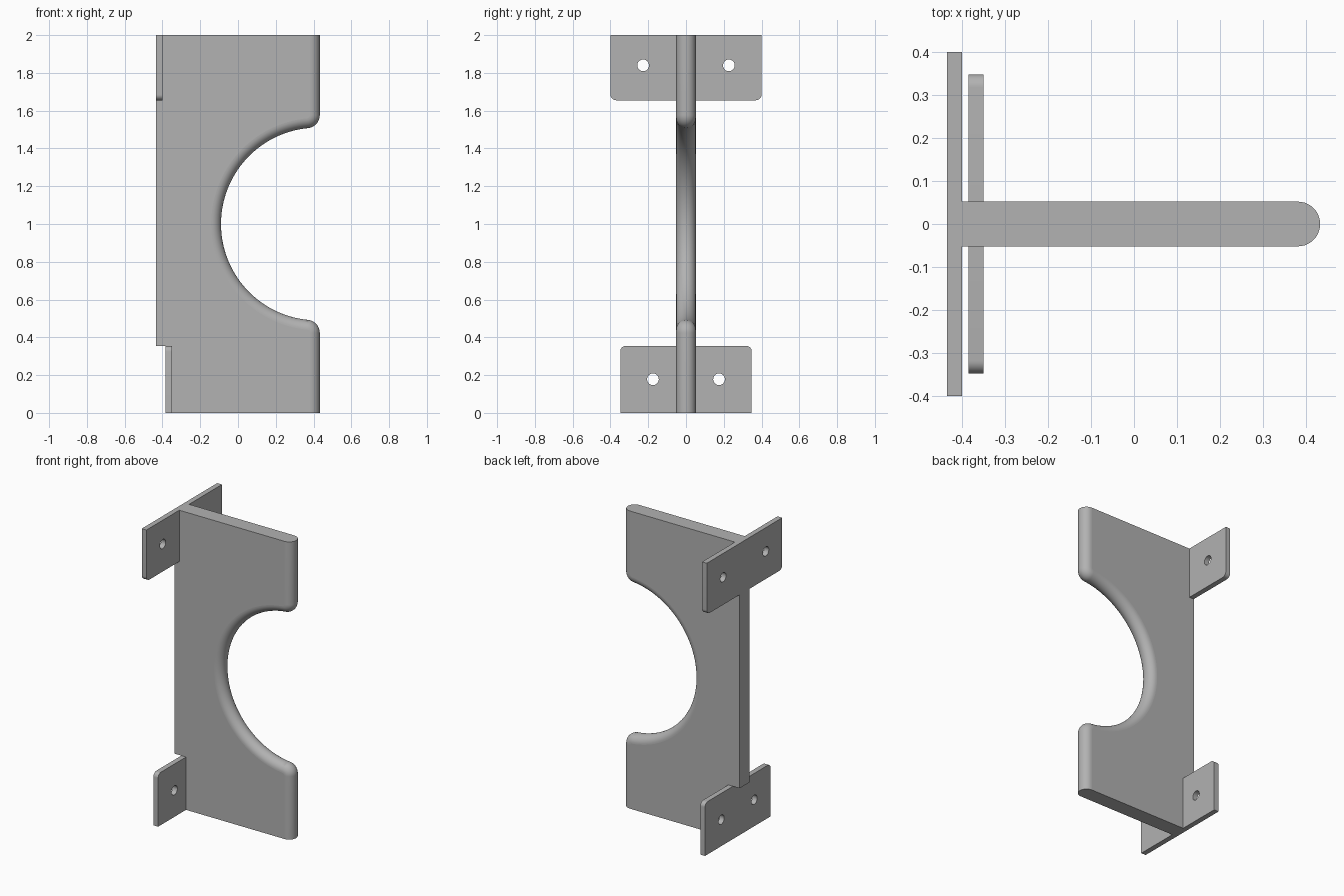
import bpy, bmesh, math

if "Cube" in bpy.data.objects:
    bpy.data.objects.remove(bpy.data.objects["Cube"], do_unlink=True)

grey = bpy.data.materials.new("plain grey")
grey.use_nodes = True
GREY = (0.445, 0.445, 0.445, 1)
grey.diffuse_color = GREY
grey.node_tree.nodes["Principled BSDF"].inputs["Base Color"].default_value = GREY

HALF = 0.052                      # half thickness of the web, and its edge radius
EDGE, HEIGHT, MID = 0.433, 2.0, 1.0
CUT_X, CUT_R, FILLET = 0.42, 0.51, 0.07
LOW_TOP, HIGH_BOTTOM = 0.355, 1.655


def arc(cx, cz, r, start, end, steps):
    return [(cx + r * math.cos(start + (end - start) * i / steps),
             cz + r * math.sin(start + (end - start) * i / steps)) for i in range(steps + 1)]


def make_object(name, bm):
    bmesh.ops.recalc_face_normals(bm, faces=bm.faces)
    mesh = bpy.data.meshes.new(name)
    bm.to_mesh(mesh)
    bm.free()
    mesh.materials.append(grey)
    obj = bpy.data.objects.new(name, mesh)
    bpy.context.collection.objects.link(obj)
    return obj


def loft(name, sections):
    """Skin equal-length closed loops of points and cap both ends."""
    bm = bmesh.new()
    rings = [[bm.verts.new(p) for p in s] for s in sections]
    n = len(rings[0])
    for a, b in zip(rings, rings[1:]):
        for i in range(n):
            j = (i + 1) % n
            bm.faces.new((a[i], a[j], b[j], b[i]))
    bm.faces.new(rings[0])
    bm.faces.new(rings[-1])
    return make_object(name, bm)


def smooth(obj):
    bpy.ops.object.select_all(action='DESELECT')
    obj.select_set(True)
    bpy.context.view_layer.objects.active = obj
    bpy.ops.object.shade_smooth_by_angle(angle=math.radians(35))
    for p in obj.data.polygons:   # large caps stay perfectly flat
        if len(p.vertices) > 4:
            p.use_smooth = False


def web_outline(inset):
    """Web silhouette in x-z with its right-hand edge moved inward."""
    fx = EDGE - FILLET
    fz = math.sqrt((CUT_R + FILLET) ** 2 - (fx - CUT_X) ** 2)
    lean = math.atan2(fz, fx - CUT_X)
    r = FILLET - inset
    pts = [(-0.35, 0), (EDGE - inset, 0)]
    pts += arc(fx, MID - fz, r, 0, math.pi - lean, 14)
    pts += arc(CUT_X, MID, CUT_R + inset, 2 * math.pi - lean, lean, 64)
    pts += arc(fx, MID + fz, r, lean - math.pi, 0, 14)
    pts += [(EDGE - inset, HEIGHT), (-0.4, HEIGHT), (-0.4, HIGH_BOTTOM),
            (-0.435, HIGH_BOTTOM), (-0.435, LOW_TOP), (-0.35, LOW_TOP)]
    return pts


# Web plate with a fully rounded free edge
layers = []
for k in range(21):
    t = math.pi * (k / 20 - 0.5)
    layers.append([(x, HALF * math.sin(t), z)
                   for x, z in web_outline(HALF * (1 - math.cos(t)))])
smooth(loft("web_plate", layers))


def flange(name, x0, x1, half, base, tip, hole_y, hole_z):
    """Mounting plate whose two corners at the tip end are rounded."""
    r = 0.03
    s = 1 if tip > base else -1
    side = arc(half - r, 0, r, 0, math.pi / 2, 8)
    right = [(y, tip + s * (h - r)) for y, h in side]
    outline = [(half, base)] + right + [(-y, z) for y, z in reversed(right)] + [(-half, base)]
    obj = loft(name, [[(x, y, z) for y, z in outline] for x in (x0, x1)])

    # Screw holes
    for sign in (-1, 1):
        circle = arc(sign * hole_y, hole_z, 0.031, 0, 2 * math.pi, 32)[:-1]
        cutter = loft("hole_cutter", [[(x, y, z) for y, z in circle]
                                      for x in (x0 - 0.05, x1 + 0.05)])
        cutter.hide_render = True
        mod = obj.modifiers.new("hole", 'BOOLEAN')
        mod.operation, mod.solver, mod.object = 'DIFFERENCE', 'EXACT', cutter
        bpy.context.view_layer.objects.active = obj
        bpy.ops.object.modifier_apply(modifier=mod.name)
        bpy.data.objects.remove(cutter, do_unlink=True)
    smooth(obj)


flange("upper_flange", -0.435, -0.4, 0.4, HEIGHT, HIGH_BOTTOM, 0.227, 1.84)
flange("lower_flange", -0.385, -0.35, 0.348, 0, LOW_TOP, 0.175, 0.178)
